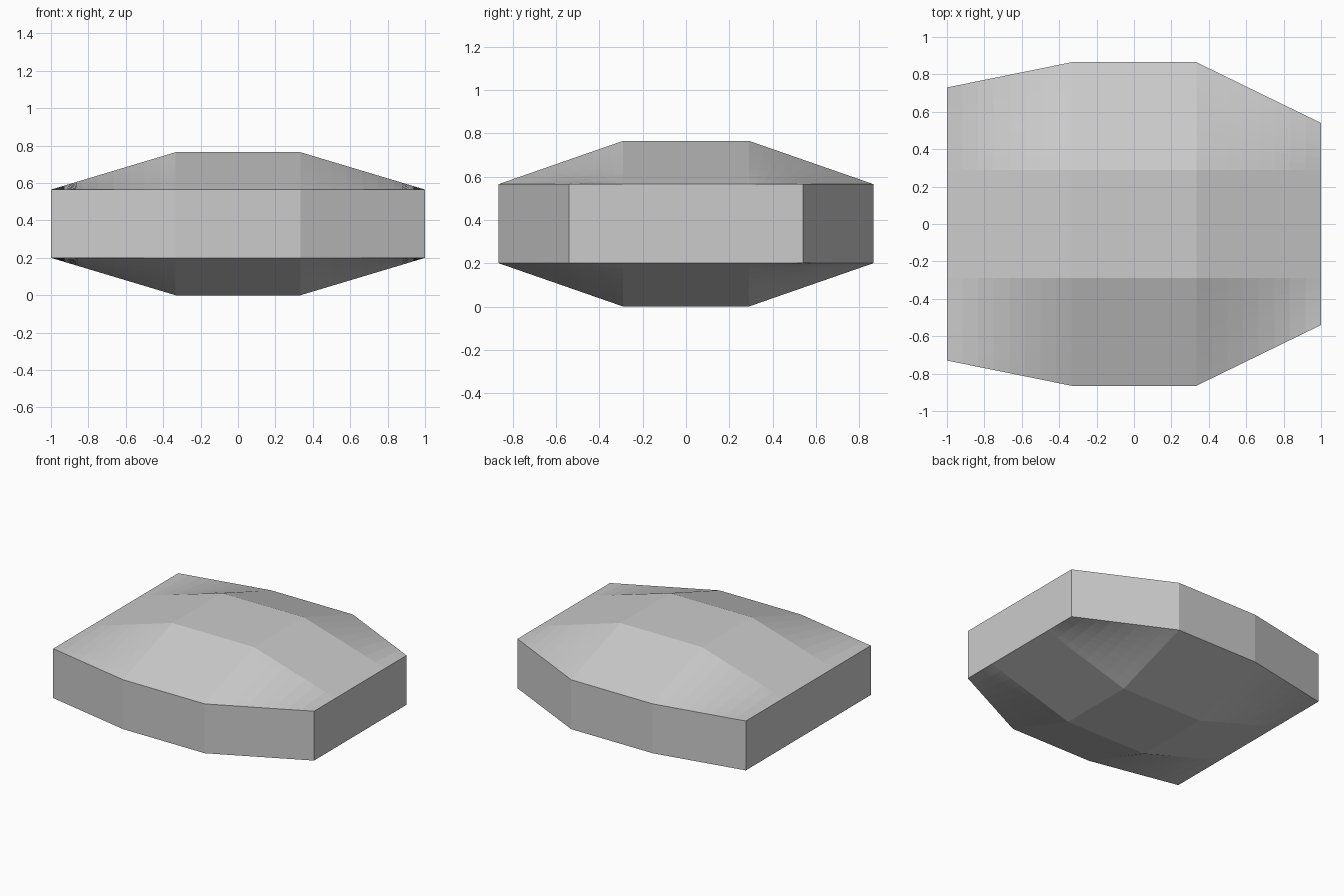
import bpy

if "Cube" in bpy.data.objects:
    bpy.data.objects.remove(bpy.data.objects["Cube"])

# Cushion-shaped block: vertical rim with a faceted dome above and below
N = 8                                   # divisions of the sloping bands
RIM_LOW, RIM_HIGH, RISE = 0.20, 0.565, 0.20
INNER_Y = 0.29
X_KNOTS = [-1, -0.333, 0.333, 1]
EDGE_Y = [0.73, 0.865, 0.865, 0.54]     # half depth at each x knot
DOME = [0, 1, 1, 0]


def lerp(a, b, t):
    return a + (b - a) * t


def sample(values, p):
    i = min(int(p), 2)
    return lerp(values[i], values[i + 1], p - i)


# Knot parameters: outer bands subdivided, flat middle left whole
params = [i / N for i in range(N + 1)] + [2 + i / N for i in range(N + 1)]
M = len(params)


def dome(rim, sign):
    pts = []
    for u in params:
        edge = sample(EDGE_Y, u)
        for v in params:
            y = sample([-edge, -INNER_Y, INNER_Y, edge], v)
            z = rim + sign * RISE * sample(DOME, u) * sample(DOME, v)
            pts.append((sample(X_KNOTS, u), y, z))
    return pts


verts = dome(RIM_HIGH, 1) + dome(RIM_LOW, -1)
faces = []
for i in range(M - 1):
    for j in range(M - 1):
        a = i * M + j
        quad = (a, a + M, a + M + 1, a + 1)
        faces.append(quad)
        faces.append(tuple(k + M * M for k in reversed(quad)))

# Vertical rim wall around the perimeter
loop = ([i * M for i in range(M)]
        + [(M - 1) * M + j for j in range(1, M)]
        + [i * M + M - 1 for i in range(M - 2, -1, -1)]
        + [j for j in range(M - 2, 0, -1)])
for a, b in zip(loop, loop[1:] + loop[:1]):
    faces.append((a, a + M * M, b + M * M, b))

mesh = bpy.data.meshes.new("cushion_block")
mesh.from_pydata(verts, [], faces)
mesh.update()
block = bpy.data.objects.new("cushion_block", mesh)
bpy.context.collection.objects.link(block)
